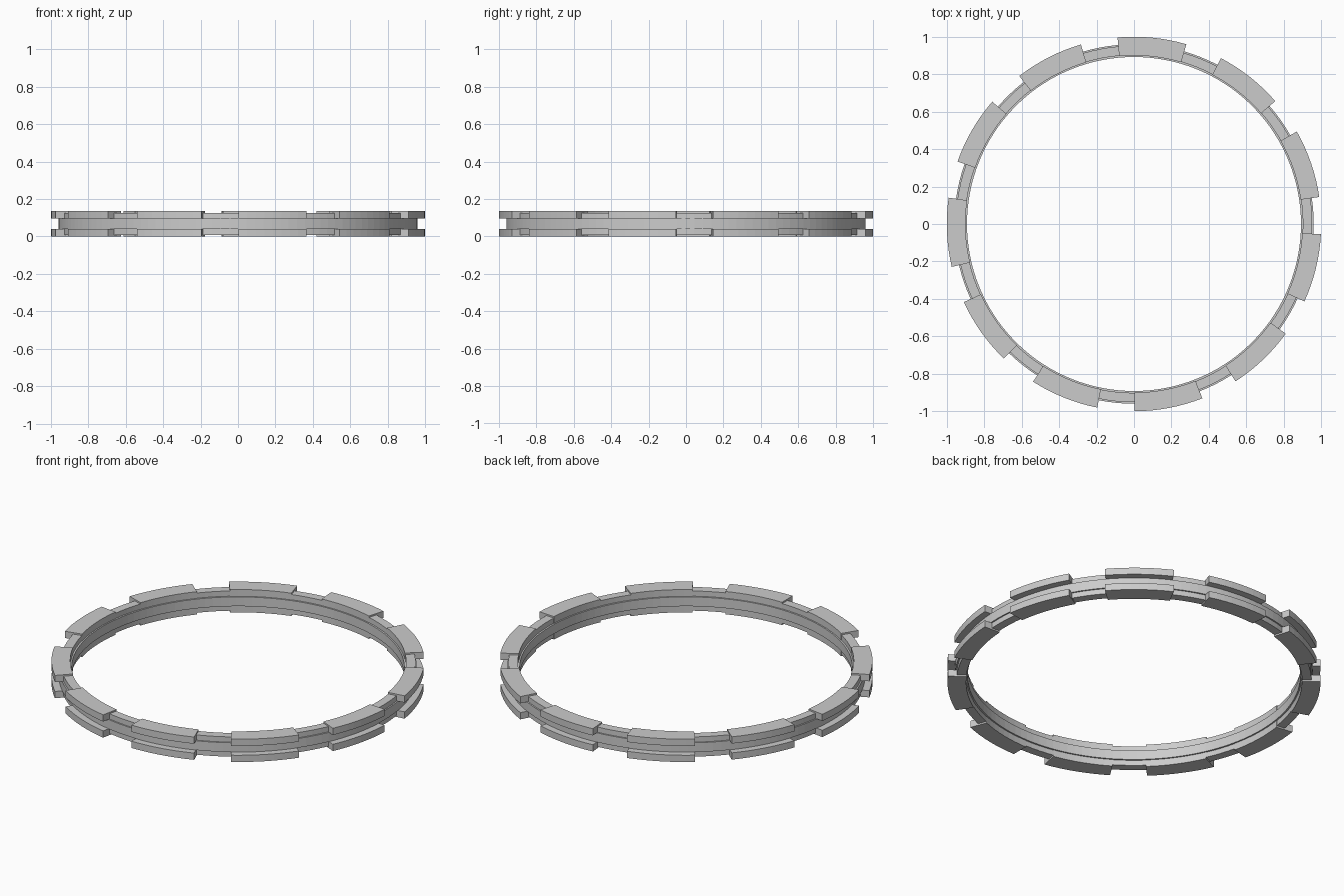
import bpy, bmesh
from math import radians, cos, sin, pi

if "Cube" in bpy.data.objects:
    bpy.data.objects.remove(bpy.data.objects["Cube"])

COUNT = 11
PITCH = 2 * pi / COUNT
FIRST = radians(84.4)       # centre of the top block
HALF = radians(10.65)       # half the arc of a block


def sweep(bm, r0, r1, z0, z1, a0, a1, steps, closed=False):
    """Sweep a rectangular section around z from angle a0 to a1."""
    section = [(r0, z0), (r1, z0), (r1, z1), (r0, z1)]
    n = steps if closed else steps + 1
    rings = []
    for i in range(n):
        a = a0 + (a1 - a0) * i / steps
        rings.append([bm.verts.new((r * cos(a), r * sin(a), z)) for r, z in section])
    for i in range(steps):
        p, q = rings[i], rings[(i + 1) % n]
        for k in range(4):
            m = (k + 1) % 4
            bm.faces.new((p[k], p[m], q[m], q[k]))
    if not closed:
        bm.faces.new(rings[0][::-1])
        bm.faces.new(rings[-1])


def finish(bm, name):
    bmesh.ops.recalc_face_normals(bm, faces=bm.faces[:])
    mesh = bpy.data.meshes.new(name)
    bm.to_mesh(mesh)
    bm.free()
    obj = bpy.data.objects.new(name, mesh)
    bpy.context.collection.objects.link(obj)


# Continuous middle band
bm = bmesh.new()
sweep(bm, 0.892, 0.96, 0.04, 0.095, 0, 2 * pi, 132, closed=True)
finish(bm, "middle_band")

# Upper and lower tooth rows, with narrower lips filling the gaps
for row, block_z, lip_z in (("lower", (0, 0.04), (0.009, 0.04)),
                            ("upper", (0.095, 0.135), (0.095, 0.126))):
    blocks, lips = bmesh.new(), bmesh.new()
    for i in range(COUNT):
        c = FIRST + i * PITCH
        sweep(blocks, 0.9, 1.0, *block_z, c - HALF, c + HALF, 8)
        sweep(lips, 0.902, 0.952, *lip_z, c + HALF, c + PITCH - HALF, 4)
    finish(blocks, row + "_blocks")
    finish(lips, row + "_gap_lips")
